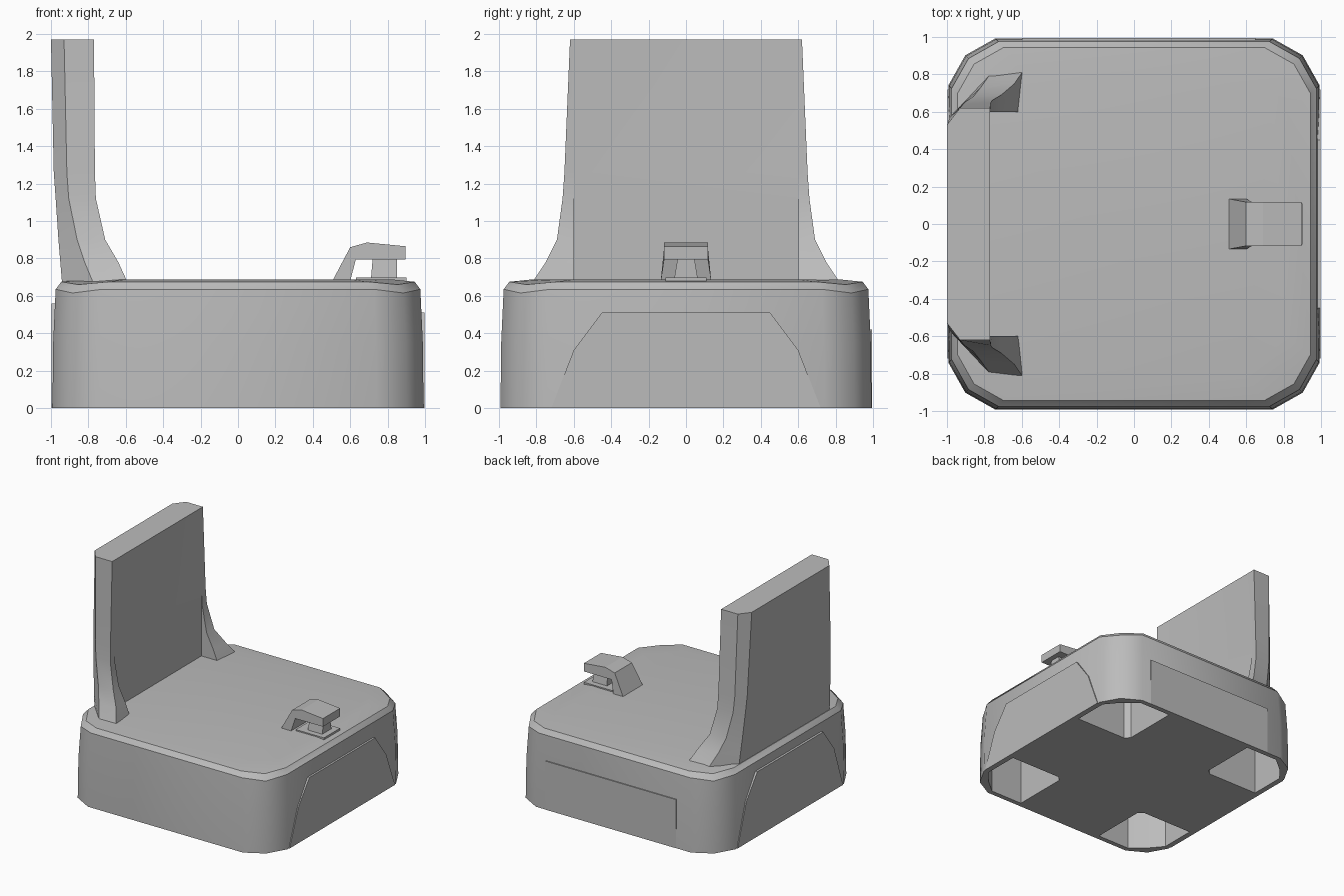
import bpy, bmesh
from mathutils import Vector
from math import radians

cube = bpy.data.objects.get("Cube")
if cube:
    bpy.data.objects.remove(cube, do_unlink=True)

grey = bpy.data.materials.new("plain_grey")
grey.use_nodes = True
colour = (0.5, 0.5, 0.5, 1)
grey.diffuse_color = colour
grey.node_tree.nodes["Principled BSDF"].inputs["Base Color"].default_value = colour


def loft(name, rings, smooth=0):
    """Skin a list of equal-length closed rings and cap both ends."""
    bm = bmesh.new()
    loops = [[bm.verts.new(p) for p in ring] for ring in rings]
    n = len(loops[0])
    for a, b in zip(loops, loops[1:]):
        for i in range(n):
            j = (i + 1) % n
            bm.faces.new((a[i], a[j], b[j], b[i]))
    bm.faces.new(loops[0][::-1])
    bm.faces.new(loops[-1])
    bmesh.ops.remove_doubles(bm, verts=bm.verts, dist=0.001)
    bmesh.ops.recalc_face_normals(bm, faces=bm.faces)
    mesh = bpy.data.meshes.new(name)
    bm.to_mesh(mesh)
    bm.free()
    mesh.materials.append(grey)
    obj = bpy.data.objects.new(name, mesh)
    bpy.context.collection.objects.link(obj)
    if smooth:
        select(obj)
        bpy.ops.object.shade_smooth_by_angle(angle=radians(smooth))
    return obj


def select(obj):
    bpy.ops.object.select_all(action='DESELECT')
    obj.select_set(True)
    bpy.context.view_layer.objects.active = obj


def prism(name, profile, axis, lo, hi, taper=1):
    """Extrude a 2D profile along an axis."""
    def place(p, t):
        v = list(p)
        v.insert(axis, t)
        return Vector(v)
    return loft(name, [[place(p, lo) for p in profile],
                       [place((p[0] * taper, p[1]), hi) for p in profile]])


def base_ring(h, z, dip, cut):
    """Square outline with three-point corners, lower at the corners."""
    quarter = [(h, h - cut, 0), (h - cut * 0.36, h - cut * 0.36, dip), (h - cut, h, 0)]
    ring = []
    for _ in range(4):
        ring += [(x, y, z - d) for x, y, d in quarter]
        quarter = [(-y, x, d) for x, y, d in quarter]
    return ring


# Padded base block with softened top rim
base = loft("seat_base", [base_ring(0.992, 0, 0, 0.25),
                          base_ring(0.988, 0.35, 0, 0.25),
                          base_ring(0.975, 0.635, 0.02, 0.25),
                          base_ring(0.945, 0.675, 0.015, 0.25),
                          base_ring(0.82, 0.688, 0.003, 0.22)])

# Four deep corner pockets underneath
pocket = [(0.42, 0.46), (0.46, 0.42), (0.95, 0.42), (0.95, 0.73),
          (0.85, 0.85), (0.73, 0.95), (0.42, 0.95)]
for sx in (-1, 1):
    for sy in (-1, 1):
        cutter = prism("pocket_cutter", [(x * sx, y * sy) for x, y in pocket], 2, -0.1, 0.56)
        cutter.hide_render = True
        mod = base.modifiers.new("pocket", 'BOOLEAN')
        mod.operation = 'DIFFERENCE'
        mod.solver = 'EXACT'
        mod.object = cutter
        select(base)
        bpy.ops.object.modifier_apply(modifier=mod.name)
        bpy.data.objects.remove(cutter, do_unlink=True)
select(base)
bpy.ops.object.shade_smooth_by_angle(angle=radians(32))

# Shallow raised panels on the sides of the base
for name, side, top in (("latch_side_panel", 1, 0.51), ("back_side_panel", -1, 0.56)):
    half = [(0.72, 0), (0.6, top - 0.2), (0.45, top)]
    outline = half + [(-y, z) for y, z in reversed(half)]
    prism(name, outline, 0, side * 0.96, side * 0.998)
prism("long_side_panel", [(-0.6, 0), (0.65, 0), (0.65, 0.42), (-0.6, 0.42)], 1, 0.96, 0.994)

# Upright back with flared feet: height, then back, side, front, inner foot points
sections = [
    (0.66, (-0.94, 0.62), (-0.77, 0.80), (-0.585, 0.83), (-0.61, 0.6)),
    (0.78, (-0.95, 0.61), (-0.82, 0.73), (-0.64, 0.75), (-0.66, 0.6)),
    (0.90, (-0.96, 0.60), (-0.86, 0.68), (-0.71, 0.69), (-0.72, 0.6)),
    (1.12, (-0.975, 0.58), (-0.905, 0.65), (-0.76, 0.66), (-0.762, 0.6)),
    (1.26, (-0.985, 0.57), (-0.915, 0.64), (-0.765, 0.65), (-0.77, 0.6)),
    (1.97, (-1.0, 0.53), (-0.93, 0.62), (-0.77, 0.62), (-0.77, 0.6)),
]
rings = []
for z, *pts in sections:
    pts.append((-0.77, 0.6))
    rings.append([(x, y, z) for x, y in pts] + [(x, -y, z) for x, y in reversed(pts)])
loft("backrest", rings, smooth=20)

# Hooked latch: sloping arm, post and foot plate
arm = [(0.505, 0.68), (0.6, 0.86), (0.69, 0.885), (0.895, 0.865),
       (0.895, 0.795), (0.63, 0.795), (0.6, 0.68)]


def arm_width(z):
    return 0.135 - 0.15 * min(z - 0.68, 0.12)


loft("latch_arm", [[(x, s * arm_width(z), z) for x, z in arm] for s in (-1, 1)])
loft("latch_post", [[(x0, -w, z), (x1, -w, z), (x1, w, z), (x0, w, z)]
                    for x0, x1, w, z in ((0.71, 0.85, 0.065, 0.68), (0.72, 0.85, 0.045, 0.8))])
prism("latch_plate", [(0.63, -0.11), (0.9, -0.11), (0.9, 0.11), (0.63, 0.11)], 2, 0.665, 0.697)
